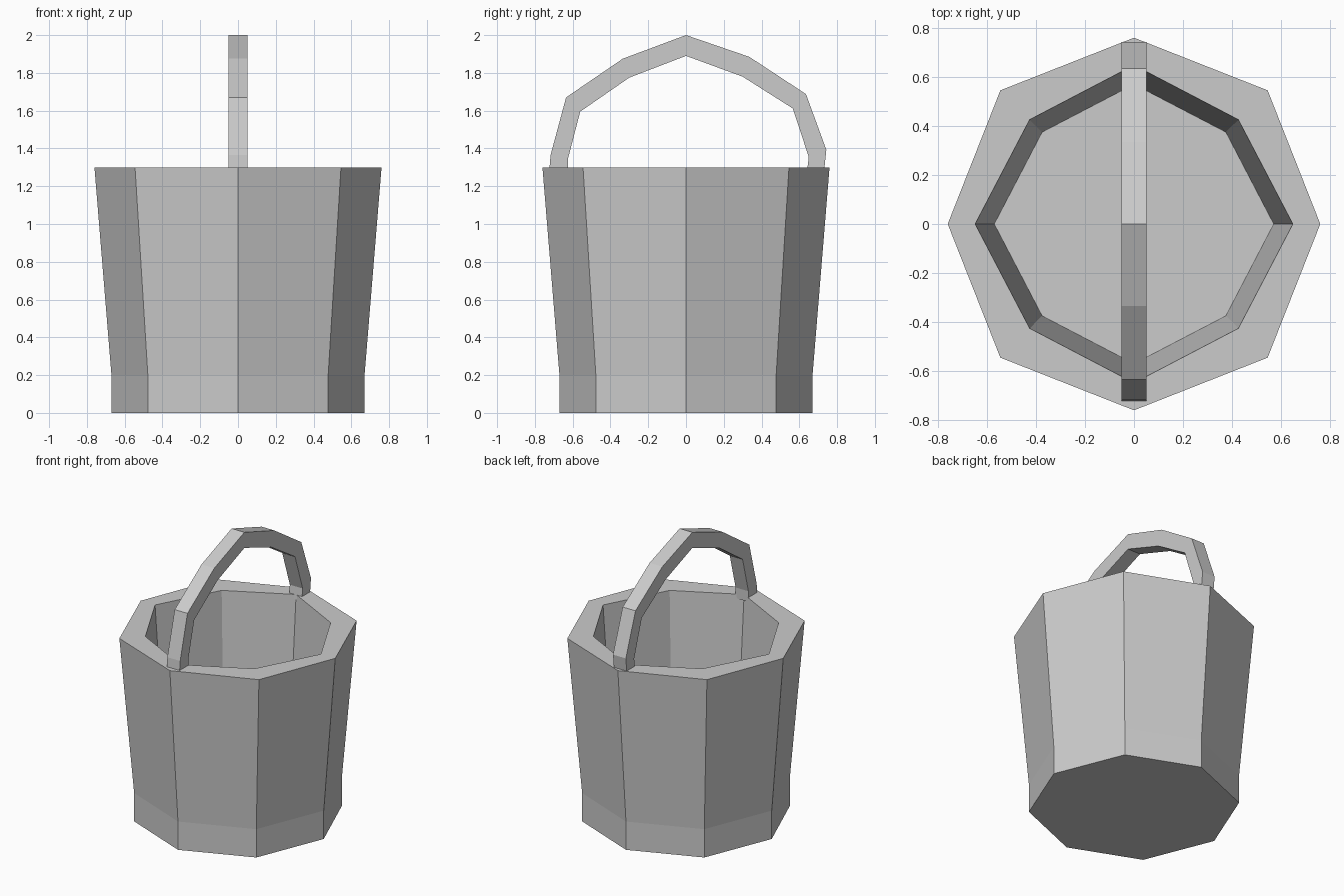
import bpy, bmesh, math

if "Cube" in bpy.data.objects:
    bpy.data.objects.remove(bpy.data.objects["Cube"])


def make_object(name, bm):
    bmesh.ops.recalc_face_normals(bm, faces=bm.faces)
    mesh = bpy.data.meshes.new(name)
    bm.to_mesh(mesh)
    bm.free()
    obj = bpy.data.objects.new(name, mesh)
    bpy.context.collection.objects.link(obj)
    return obj


def skin(bm, rings):
    """Join neighbouring rings with quads and cap the first and last."""
    n = len(rings[0])
    for a, b in zip(rings, rings[1:]):
        for i in range(n):
            j = (i + 1) % n
            bm.faces.new((a[i], a[j], b[j], b[i]))
    bm.faces.new(rings[0])
    bm.faces.new(rings[-1])


# Bucket: eight-sided shell; (axis corner radius, diagonal corner radius, z)
profile = [
    (0.67, 0.675, 0.0),
    (0.67, 0.675, 0.2),
    (0.76, 0.771, 1.3),
    (0.648, 0.602, 1.3),
    (0.57, 0.53, 0.2),
]
bm = bmesh.new()
rings = []
for axis_r, diag_r, z in profile:
    ring = []
    for i in range(8):
        r = diag_r if i % 2 else axis_r
        a = i * math.pi / 4
        ring.append(bm.verts.new((r * math.cos(a), r * math.sin(a), z)))
    rings.append(ring)
skin(bm, rings)
make_object("bucket", bm)

# Handle: faceted arch, slightly uneven, with feet sunk into the rim
outer = [(-0.725, 1.27), (-0.717, 1.365), (-0.635, 1.67), (-0.335, 1.875), (0, 2.0),
         (0.335, 1.885), (0.635, 1.688), (0.743, 1.393), (0.73, 1.27)]
inner = [(-0.625, 1.27), (-0.625, 1.345), (-0.56, 1.595), (-0.30, 1.775), (0, 1.89),
         (0.30, 1.78), (0.565, 1.612), (0.65, 1.355), (0.64, 1.27)]
bm = bmesh.new()
rings = []
for (yo, zo), (yi, zi) in zip(outer, inner):
    section = [(-0.05, yo, zo), (0.05, yo, zo), (0.05, yi, zi), (-0.05, yi, zi)]
    rings.append([bm.verts.new(p) for p in section])
skin(bm, rings)
make_object("handle", bm)
